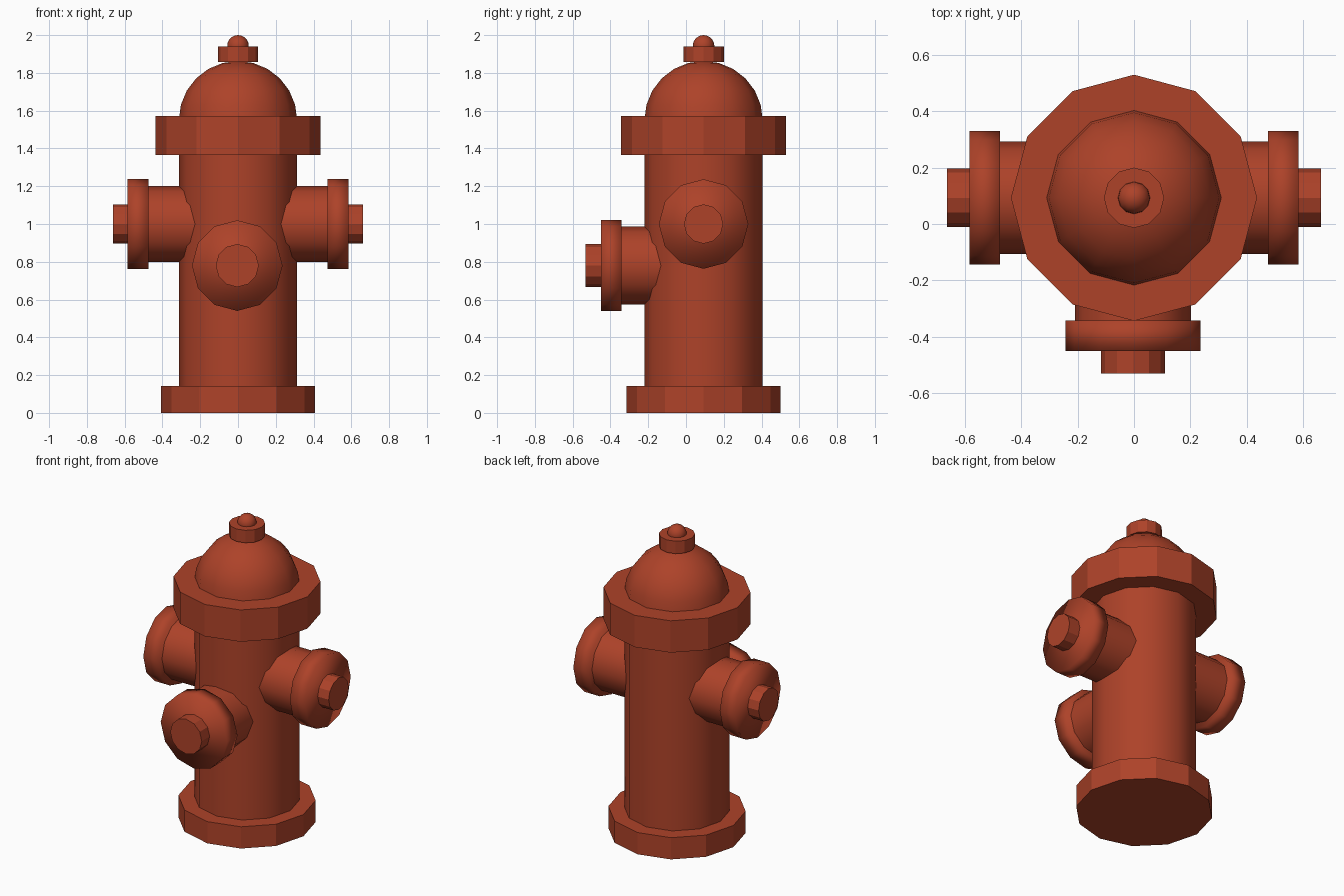
import bpy, bmesh
from math import sin, cos, pi, radians
from mathutils import Matrix

if "Cube" in bpy.data.objects:
    bpy.data.objects.remove(bpy.data.objects["Cube"])

SIDES = 12
CY = 0.093  # body axis offset in y

red = bpy.data.materials.new("red_paint")
red.diffuse_color = (0.42, 0.055, 0.022, 1)
red.use_nodes = True
red.node_tree.nodes["Principled BSDF"].inputs["Base Color"].default_value = red.diffuse_color


def lathe(name, profile, matrix, smooth=None):
    """Revolve (radius, height) points about local z; smooth = edge angle in degrees."""
    bm = bmesh.new()
    rings = []
    for r, h in profile:
        if r == 0:
            rings.append([bm.verts.new((0, 0, h))])
        else:
            rings.append([bm.verts.new((r * cos(2 * pi * i / SIDES), r * sin(2 * pi * i / SIDES), h))
                          for i in range(SIDES)])
    for a, b in zip(rings, rings[1:]):
        for i in range(SIDES):
            j = (i + 1) % SIDES
            if len(b) == 1:
                bm.faces.new((a[i], a[j], b[0]))
            elif len(a) == 1:
                bm.faces.new((a[0], b[j], b[i]))
            else:
                bm.faces.new((a[i], a[j], b[j], b[i]))
    for ring in (rings[0], rings[-1]):
        if len(ring) > 1:
            bm.faces.new(ring)
    bmesh.ops.recalc_face_normals(bm, faces=bm.faces)
    bm.transform(matrix)
    mesh = bpy.data.meshes.new(name)
    bm.to_mesh(mesh)
    bm.free()
    mesh.materials.append(red)
    ob = bpy.data.objects.new(name, mesh)
    bpy.context.collection.objects.link(ob)
    if smooth:
        bpy.ops.object.select_all(action='DESELECT')
        ob.select_set(True)
        bpy.context.view_layer.objects.active = ob
        bpy.ops.object.shade_smooth_by_angle(angle=radians(smooth))
    return ob


def drum(name, r, h0, h1, matrix, smooth=None):
    return lathe(name, [(r, h0), (r, h1)], matrix, smooth)


def dome_profile(r, h, start, steps):
    pts = []
    for i in range(steps + 1):
        a = start + (pi / 2 - start) * i / steps
        pts.append((r * cos(a) if i < steps else 0, h + r * sin(a)))
    return pts


# Upright parts
axis = Matrix.Translation((0, CY, 0))
drum("base_flange", 0.408, 0, 0.142, axis)
drum("barrel", 0.313, 0.1, 1.45, axis, 40)
drum("bonnet_flange", 0.437, 1.365, 1.573, axis)
lathe("bonnet_dome", dome_profile(0.313, 1.55, 0, 6), axis, 40)
drum("top_nut", 0.107, 1.858, 1.94, axis)
lathe("top_knob", dome_profile(0.057, 1.943, -pi / 6, 8), axis, 60)


def outlet(side, matrix, radii, stops):
    """Pipe, rounded-looking cap and nut, built outward along local z."""
    drum(side + "_outlet_pipe", radii[0], 0.12, stops[0] + 0.01, matrix, 40)
    drum(side + "_outlet_cap", radii[1], stops[0], stops[1], matrix, 180)
    drum(side + "_outlet_nut", radii[2], stops[1] - 0.01, stops[2], matrix)


# Side outlets, then the larger and lower front outlet
for side, s in (("right", 1), ("left", -1)):
    m = Matrix.Translation((0, CY, 1.0)) @ Matrix.Rotation(s * pi / 2, 4, 'Y')
    outlet(side, m, (0.2, 0.237, 0.104), (0.475, 0.584, 0.663))
front = Matrix.Translation((-0.004, CY, 0.78)) @ Matrix.Rotation(pi / 2, 4, 'X')
outlet("front", front, (0.206, 0.24, 0.114), (0.435, 0.543, 0.624))
